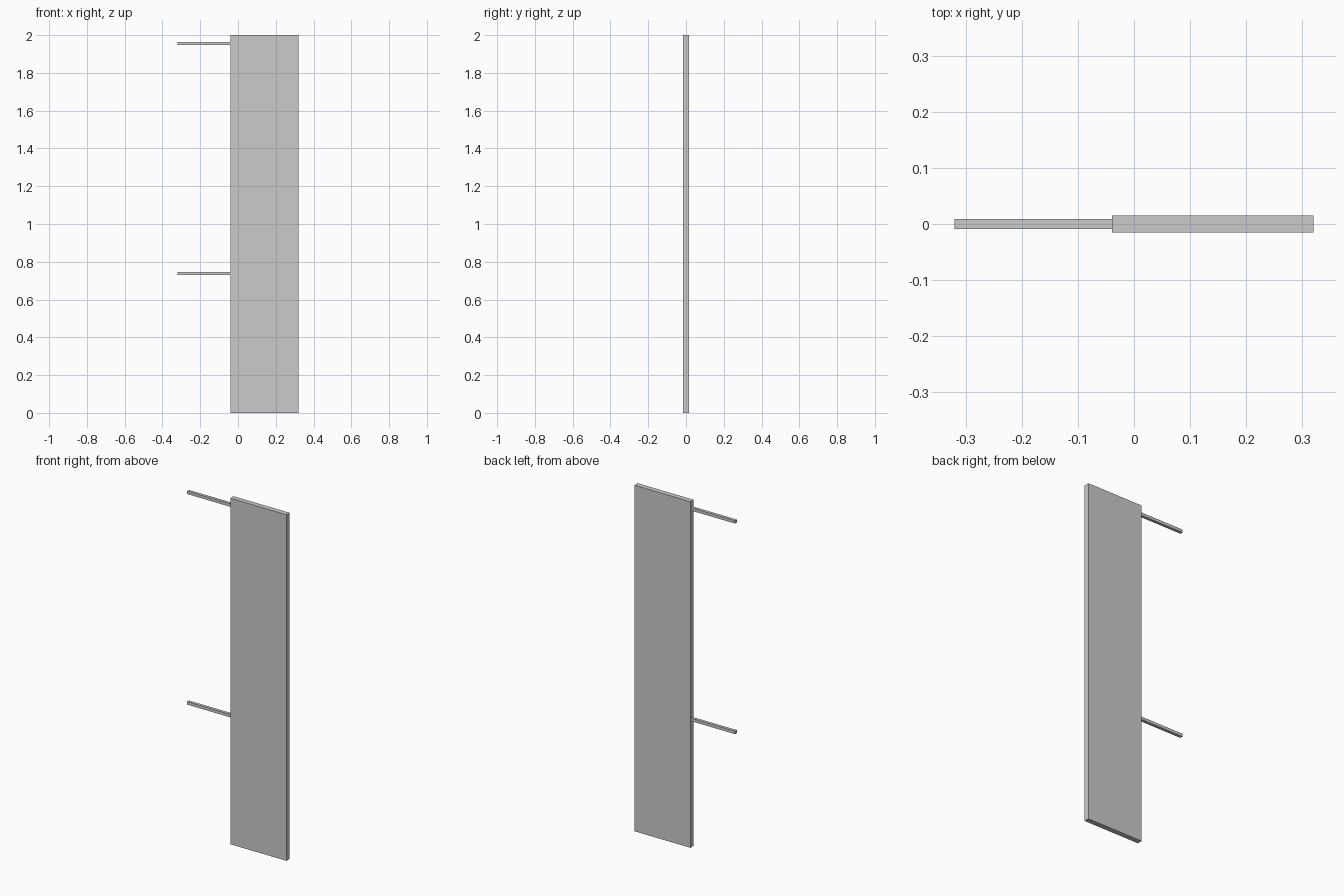
import bpy

if "Cube" in bpy.data.objects:
    bpy.data.objects.remove(bpy.data.objects["Cube"])


def box(name, lo, hi):
    """Axis-aligned box from its two opposite corners."""
    centre = [(a + b) / 2 for a, b in zip(lo, hi)]
    bpy.ops.mesh.primitive_cube_add(size=1, location=centre)
    ob = bpy.context.object
    ob.name = name
    ob.scale = [b - a for a, b in zip(lo, hi)]
    bpy.ops.object.transform_apply(location=False, rotation=False, scale=True)
    return ob


EDGE = -0.039   # side of the panel where the arms attach
HALF = 0.32     # half of the overall width
ROD = 0.0085    # half thickness of an arm

# Tall flat panel
box("panel", (EDGE, -0.015, 0), (HALF, 0.015, 2))

# Two square arms that carry the panel
for name, z in (("upper_arm", 1.955), ("lower_arm", 0.738)):
    box(name, (-HALF, -ROD, z - ROD), (EDGE, ROD, z + ROD))
